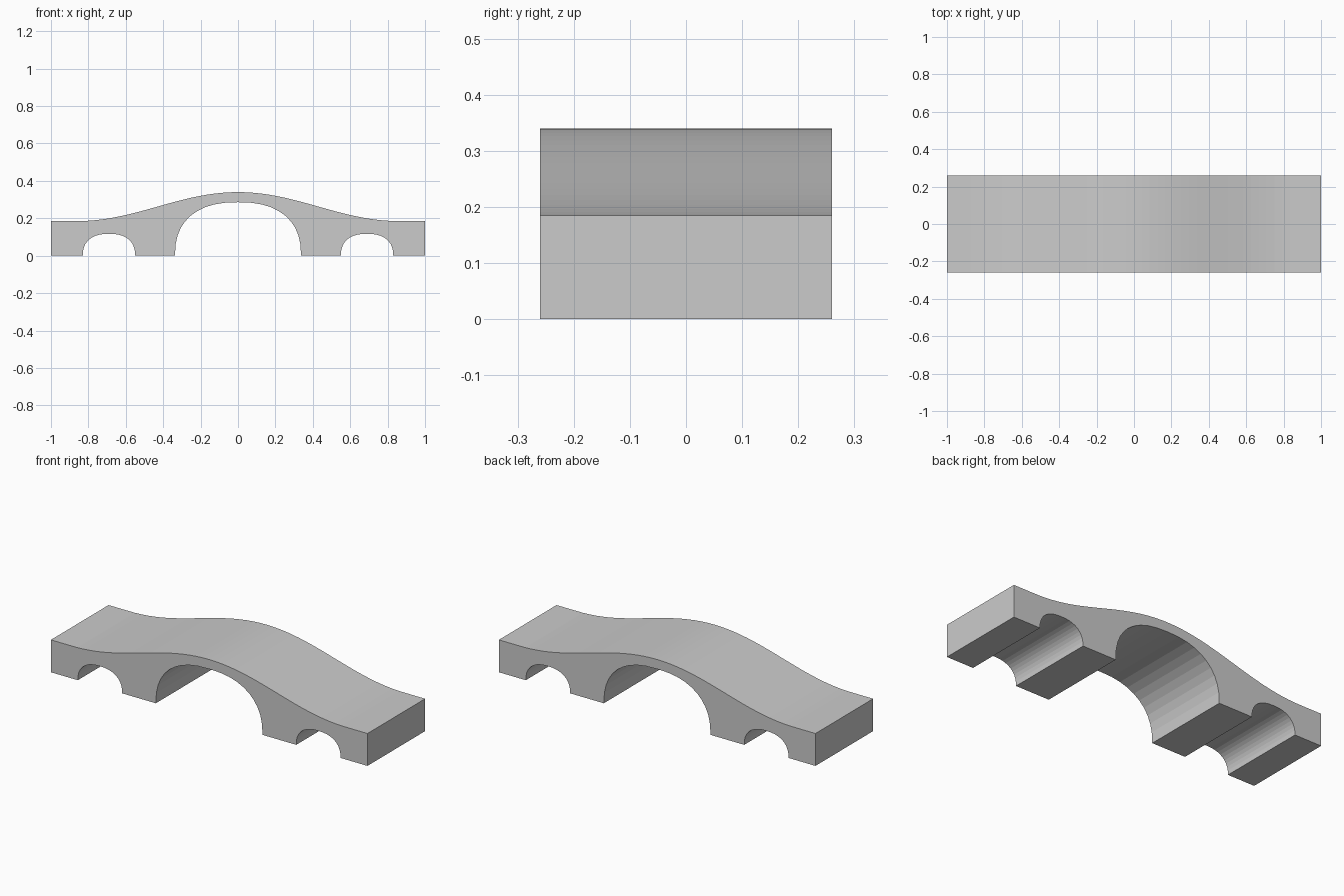
import bpy, bmesh
from math import cos, sin, pi

if "Cube" in bpy.data.objects:
    bpy.data.objects.remove(bpy.data.objects["Cube"])

HALF_DEPTH = 0.26


def deck_z(x):
    # flat ends, smooth hump in the middle
    t = min(abs(x) / 0.86, 1)
    return 0.185 + 0.155 * (1 + cos(pi * t)) / 2


def arch(cx, half_width, height, n=20, power=2.4):
    # superelliptic opening, from left foot to right foot
    e = 2 / power
    pts = []
    for i in range(n + 1):
        a = pi - pi * i / n
        c, s = cos(a), max(sin(a), 0)
        if i in (0, n):
            s = 0
        pts.append((cx + half_width * abs(c) ** e * (1 if c > 0 else -1), height * s ** e))
    return pts


# Underside with three arches, then the deck back from right to left
profile = [(-1, 0)]
for cx, hw, h in ((-0.69, 0.14, 0.117), (0, 0.337, 0.286), (0.69, 0.14, 0.117)):
    profile += arch(cx, hw, h)
profile.append((1, 0))
profile += [(1 - 2 * i / 48, deck_z(1 - 2 * i / 48)) for i in range(49)]

# Extrude the profile across the width
bm = bmesh.new()
face = bm.faces.new([bm.verts.new((x, -HALF_DEPTH, z)) for x, z in profile])
ext = bmesh.ops.extrude_face_region(bm, geom=[face], use_keep_orig=True)
for v in ext["geom"]:
    if isinstance(v, bmesh.types.BMVert):
        v.co.y = HALF_DEPTH
bmesh.ops.recalc_face_normals(bm, faces=bm.faces)

mesh = bpy.data.meshes.new("bridge_body")
bm.to_mesh(mesh)
bm.free()
bridge = bpy.data.objects.new("bridge_body", mesh)
bpy.context.collection.objects.link(bridge)
